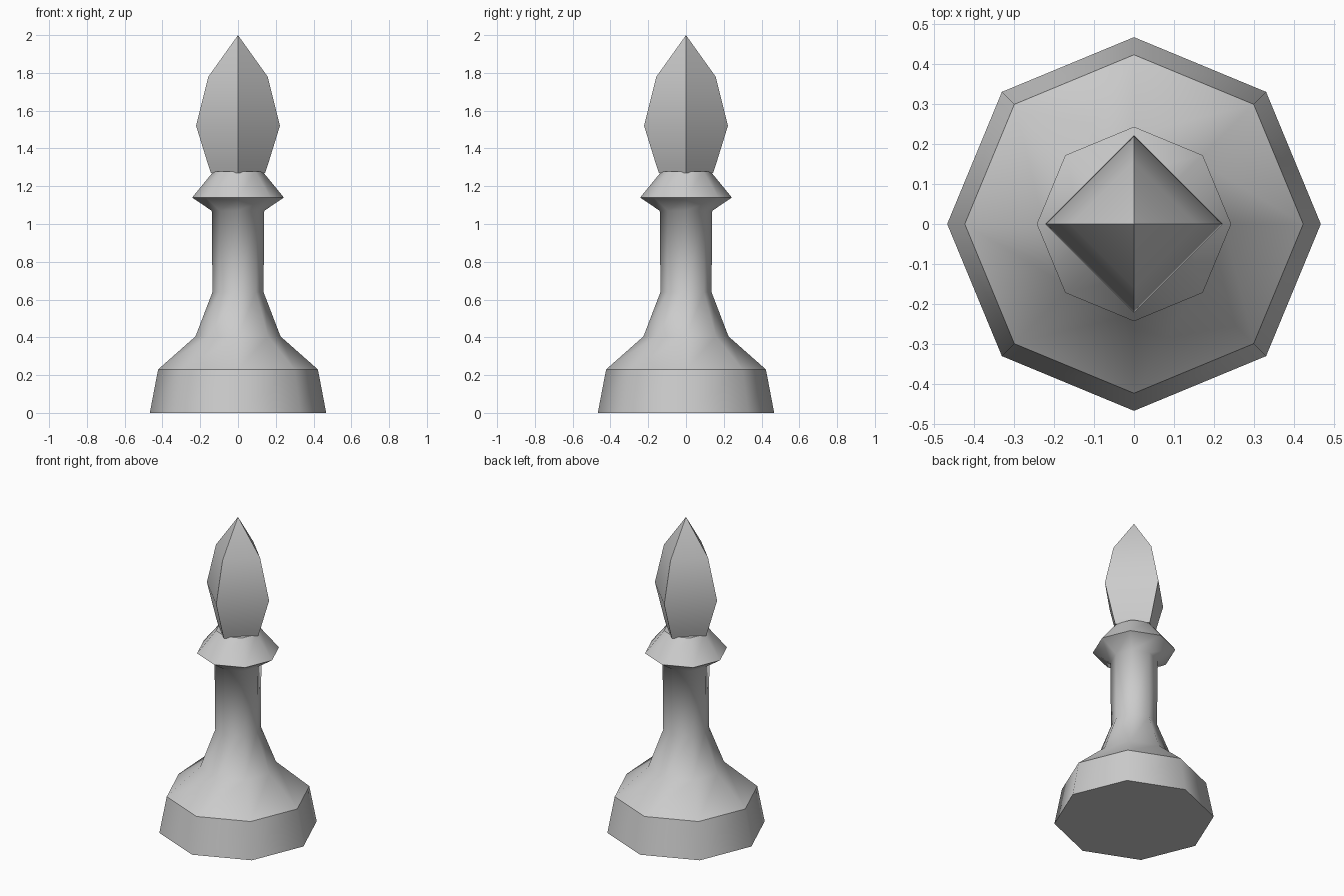
import bpy
import bmesh
from math import cos, sin, tau

if "Cube" in bpy.data.objects:
    bpy.data.objects.remove(bpy.data.objects["Cube"], do_unlink=True)

GREY = (0.6, 0.6, 0.6, 1.0)
mat = bpy.data.materials.new("plain grey")
mat.use_nodes = True
mat.diffuse_color = GREY
mat.node_tree.nodes["Principled BSDF"].inputs["Base Color"].default_value = GREY


def lathe(name, profile, sides, sharp_rings=(), sharp_ribs=False):
    """Revolve (radius, height) points; a zero radius makes a tip."""
    bm = bmesh.new()
    rings = []
    for r, z in profile:
        count = sides if r > 0 else 1
        rings.append([bm.verts.new((r * cos(tau * i / sides), r * sin(tau * i / sides), z))
                      for i in range(count)])
    for low, high in zip(rings, rings[1:]):
        for i in range(sides):
            j = (i + 1) % sides
            if len(high) == 1:
                bm.faces.new((low[i], low[j], high[0]))
            else:
                bm.faces.new((low[i], low[j], high[j], high[i]))
    bm.faces.new(rings[0][::-1])
    if len(rings[-1]) > 1:
        bm.faces.new(rings[-1])
    for face in bm.faces:
        face.smooth = True
    # Creases: chosen rings, and the ribs running up the shape
    creased = [set(rings[k]) for k in sharp_rings]
    for edge in bm.edges:
        on_ring = any(set(edge.verts) <= ring for ring in creased)
        is_rib = abs(edge.verts[0].co.z - edge.verts[1].co.z) > 0.001
        edge.smooth = not (on_ring or (sharp_ribs and is_rib))
    mesh = bpy.data.meshes.new(name)
    bm.to_mesh(mesh)
    bm.free()
    mesh.materials.append(mat)
    obj = bpy.data.objects.new(name, mesh)
    bpy.context.collection.objects.link(obj)
    return obj


# Eight-sided foot, stem and collar
lathe("base_stem_and_collar",
      [(0.467, 0), (0.423, 0.23), (0.225, 0.405), (0.135, 0.64),
       (0.139, 1.07), (0.243, 1.14), (0.13, 1.278)],
      8, sharp_rings=(0, 1, 5, 6))

# Four-sided pointed head
lathe("pointed_head",
      [(0.143, 1.27), (0.157, 1.31), (0.222, 1.52), (0.157, 1.78), (0, 2)],
      4, sharp_rings=(0,), sharp_ribs=True)
